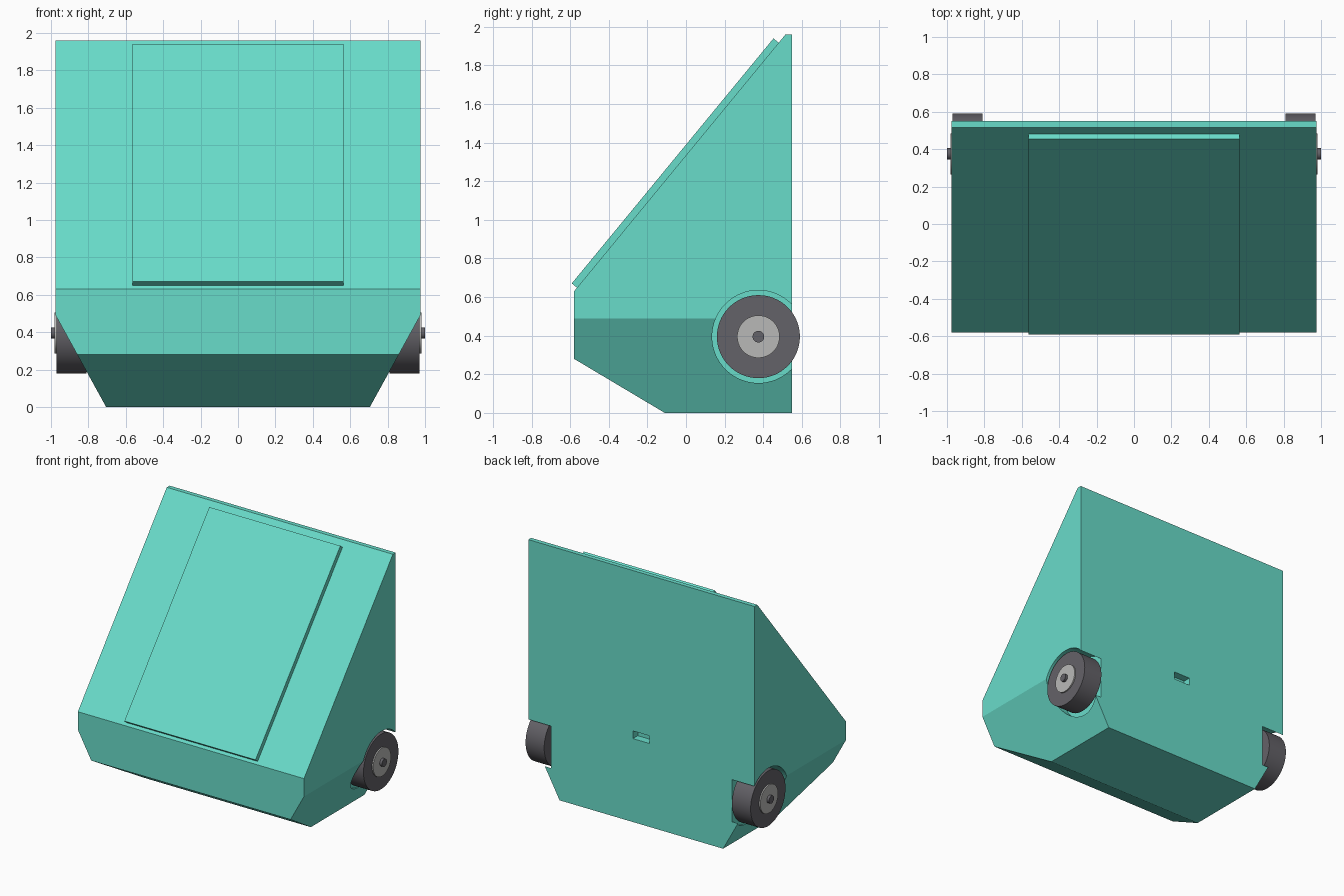
import bpy, bmesh, math
from mathutils import Matrix, Vector

cube = bpy.data.objects.get("Cube")
if cube:
    bpy.data.objects.remove(cube, do_unlink=True)


def material(name, r, g, b):
    m = bpy.data.materials.new(name)
    m.use_nodes = True
    m.diffuse_color = (r, g, b, 1)
    m.node_tree.nodes["Principled BSDF"].inputs["Base Color"].default_value = (r, g, b, 1)
    return m


teal = material("teal paint", 0.141, 0.716, 0.591)
rubber = material("dark grey rubber", 0.127, 0.122, 0.138)
metal = material("light grey metal", 0.485, 0.485, 0.475)


def add_object(name, bm, mat, smooth=False):
    bmesh.ops.recalc_face_normals(bm, faces=bm.faces)
    mesh = bpy.data.meshes.new(name)
    bm.to_mesh(mesh)
    bm.free()
    mesh.materials.append(mat)
    ob = bpy.data.objects.new(name, mesh)
    bpy.context.collection.objects.link(ob)
    if smooth:
        select(ob)
        bpy.ops.object.shade_smooth_by_angle(angle=math.radians(30))
    return ob


def select(ob):
    bpy.ops.object.select_all(action="DESELECT")
    ob.select_set(True)
    bpy.context.view_layer.objects.active = ob


def prism(profile, half_width):
    """Side profile (y, z) extruded symmetrically along x."""
    bm = bmesh.new()
    face = bm.faces.new([bm.verts.new((-half_width, y, z)) for y, z in profile])
    ext = bmesh.ops.extrude_face_region(bm, geom=[face])
    verts = [v for v in ext["geom"] if isinstance(v, bmesh.types.BMVert)]
    bmesh.ops.translate(bm, verts=verts, vec=(2 * half_width, 0, 0))
    return bm


def disc(name, mat, radius, x_in, x_out, side):
    """Cylinder along x, centred on the wheel axis."""
    bm = bmesh.new()
    place = Matrix.Translation((side * (x_in + x_out) / 2, 0.375, 0.395))
    bmesh.ops.create_cone(bm, cap_ends=True, segments=64, radius1=radius, radius2=radius,
                          depth=x_out - x_in, matrix=place @ Matrix.Rotation(math.pi / 2, 4, "Y"))
    return add_object(name, bm, mat, smooth=True)


def cut(target, cutter):
    cutter.hide_render = True
    mod = target.modifiers.new("cut", "BOOLEAN")
    mod.operation = "DIFFERENCE"
    mod.solver = "EXACT"
    mod.object = cutter
    select(target)
    bpy.ops.object.modifier_apply(modifier=mod.name)
    bpy.data.objects.remove(cutter, do_unlink=True)


# Wedge body with the lower sides tapered inward
low, high = Vector((-0.58, 0.63)), Vector((0.515, 1.96))
bm = prism([(-0.58, 0.28), (-0.11, 0), (0.55, 0), (0.55, 1.96), high, low], 0.975)
for side in (-1, 1):
    res = bmesh.ops.bisect_plane(bm, geom=bm.verts[:] + bm.edges[:] + bm.faces[:],
                                 plane_co=(side * 0.705, 0, 0),
                                 plane_no=(side * 0.49, 0, -0.27), clear_outer=True)
    rim = [e for e in res["geom_cut"] if isinstance(e, bmesh.types.BMEdge)]
    bmesh.ops.contextual_create(bm, geom=rim)
body = add_object("body", bm, teal)

# Wheel wells and the rear slot
for side in (-1, 1):
    cut(body, disc("well_cutter", teal, 0.24, 0.78, 1.2, side))
bm = bmesh.new()
bmesh.ops.create_cube(bm, size=1, matrix=Matrix.Translation((0, 0.55, 0.68))
                      @ Matrix.Diagonal((0.145, 0.12, 0.06, 1)))
cut(body, add_object("slot_cutter", bm, teal))
select(body)
bpy.ops.object.shade_smooth_by_angle(angle=math.radians(15))

# Raised panel lying on the slope
along = (high - low).normalized()
out = Vector((-along.y, along.x)) * 0.035
start, end = low + along * 0.024, low + along * 1.668
add_object("front_panel", prism([start, end, end + out, start + out], 0.565), teal)

# Wheels
for side, label in ((1, "left"), (-1, "right")):
    disc(label + "_tyre", rubber, 0.215, 0.81, 0.97, side)
    disc(label + "_hub", metal, 0.11, 0.9, 0.98, side)
    disc(label + "_axle", rubber, 0.03, 0.75, 1.0, side)
